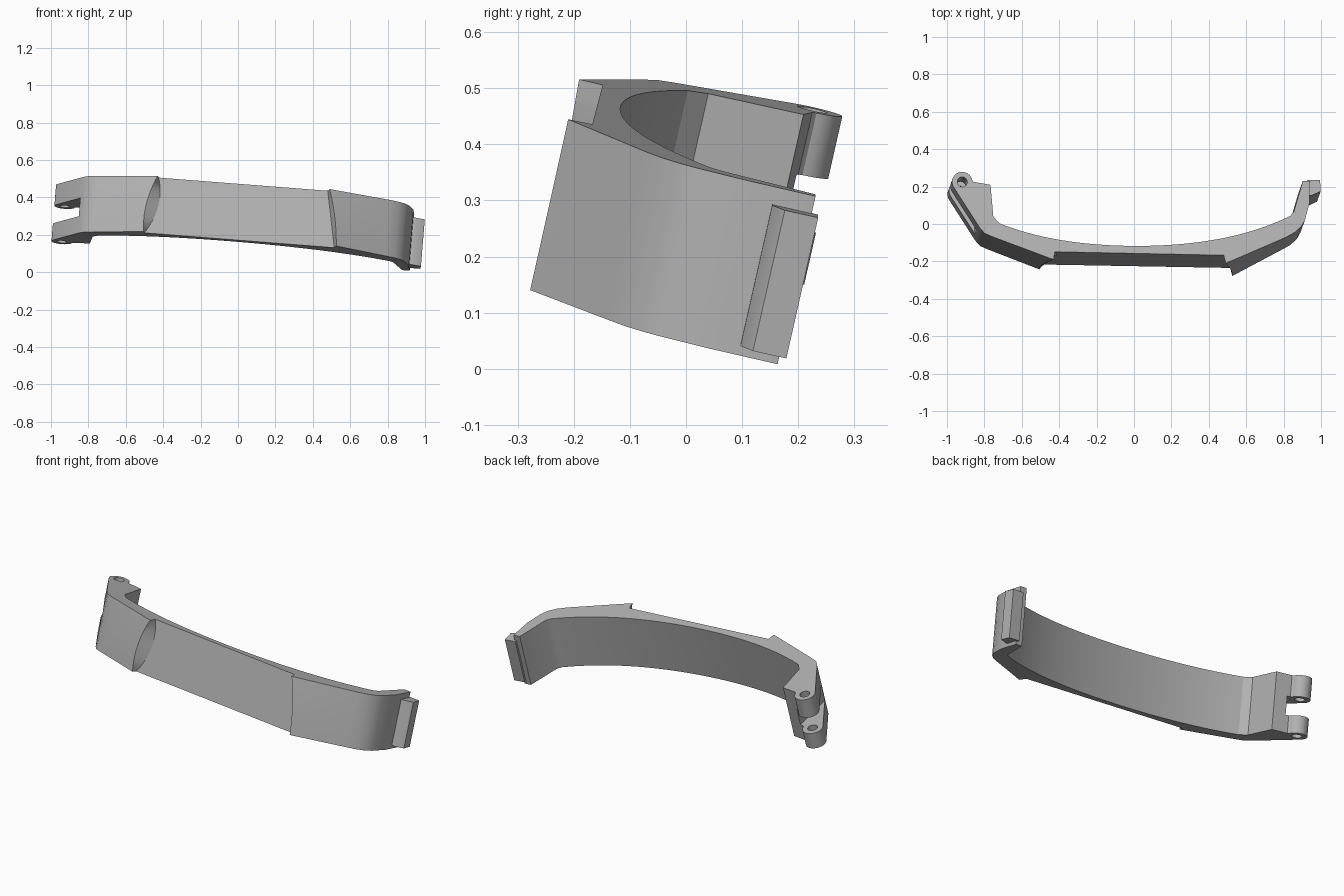
import bpy, bmesh, math
from mathutils import Matrix, Vector

if "Cube" in bpy.data.objects:
    bpy.data.objects.remove(bpy.data.objects["Cube"])

HALF = 0.154                       # half the band height
KNUCKLE = Vector((-0.93, 0.196))   # hinge axis in the band's own plane

# Tilted frame the whole band is built in
up = Vector((0.08, 0.22, 0.972)).normalized()
along = Vector((0.996, 0, -0.082)).normalized()
frame = Matrix((along, up.cross(along), up)).transposed().to_4x4()
frame.translation = (0, 0, 0.279)

gray = bpy.data.materials.new("plain_gray")
gray.use_nodes = True
color = (0.45, 0.45, 0.45, 1)
gray.diffuse_color = color
bsdf = next(n for n in gray.node_tree.nodes if n.type == 'BSDF_PRINCIPLED')
bsdf.inputs["Base Color"].default_value = color


def loft(name, profile, heights):
    """Stack the closed outline profile(h) over the heights and cap it."""
    bm = bmesh.new()
    rings = [[bm.verts.new((x, y, h)) for x, y in profile(h)] for h in heights]
    n = len(rings[0])
    for low, high in zip(rings, rings[1:]):
        for i in range(n):
            j = (i + 1) % n
            bm.faces.new((low[i], low[j], high[j], high[i]))
    bm.faces.new(rings[0][::-1])
    bm.faces.new(rings[-1])
    bmesh.ops.recalc_face_normals(bm, faces=bm.faces)
    mesh = bpy.data.meshes.new(name)
    bm.to_mesh(mesh)
    bm.free()
    mesh.materials.append(gray)
    obj = bpy.data.objects.new(name, mesh)
    bpy.context.collection.objects.link(obj)
    obj.matrix_world = frame
    return obj


def circle(center, radius, start, end, steps):
    angles = [math.radians(start + (end - start) * i / steps) for i in range(steps + 1)]
    return [(center.x + radius * math.cos(a), center.y + radius * math.sin(a)) for a in angles]


def activate(obj):
    bpy.ops.object.select_all(action='DESELECT')
    obj.select_set(True)
    bpy.context.view_layer.objects.active = obj


def cut(obj, cutter):
    cutter.hide_render = True
    bpy.context.view_layer.update()
    mod = obj.modifiers.new("cut", 'BOOLEAN')
    mod.operation = 'DIFFERENCE'
    mod.solver = 'EXACT'
    mod.object = cutter
    activate(obj)
    bpy.ops.object.modifier_apply(modifier=mod.name)
    bpy.data.objects.remove(cutter)


def band_profile(h):
    t = h / HALF
    bow = 1 - t * t
    # Hinge block and rounded knuckle
    pts = [(-0.779, 0.18), (-0.868, 0.196)]
    pts += circle(KNUCKLE, 0.055, 8, 212, 16)
    # Outer side with a bowed, tapered recess between two raised lips
    pts += [(-0.84, -0.057), (-0.815, -0.086), (-0.77, -0.106)]
    tip = -0.473 + 0.026 * t
    pts += [(tip - 0.022 * bow, -0.222 - 0.008 * t), (tip + 0.006 + 0.036 * bow, -0.187)]
    pts += [(0.495 - 0.03 * t, -0.206), (0.505 - 0.03 * t + 0.01 * bow, -0.25)]
    pts += [(0.8, -0.108), (0.85, -0.08), (0.885, -0.047), (0.905, -0.012), (0.93, 0.08)]
    # Right end plate
    pts += [(0.937, 0.202), (0.897, 0.202), (0.845, 0.03)]
    # Smooth inner curve
    for i in range(33):
        x = 0.825 - 1.56 * i / 32
        pts.append((x, -0.155 + 0.18 * x ** 2 + 0.09 * x ** 4))
    pts.append((-0.767, 0.006))
    return pts


band = loft("curved_band", band_profile, [HALF * (i / 5 - 1) for i in range(11)])

# Slot that splits the hinge into two knuckles
slot = [(-1.2, -0.3), (-0.85, -0.3), (-0.85, 0.4), (-1.2, 0.4)]
cut(band, loft("slot_cutter", lambda h: slot, (-0.06, 0.04)))

# Pin hole through both knuckles
hole = circle(KNUCKLE, 0.027, 0, 345, 23)
cut(band, loft("pin_hole_cutter", lambda h: hole, (-0.3, 0.3)))

# Catch on the outside of the right end
tab = [(0.925, 0.13), (0.948, 0.13), (0.995, 0.153), (0.992, 0.214), (0.925, 0.214)]
catch = loft("catch_tab", lambda h: tab, (-0.136, 0.122))

for obj in (band, catch):
    activate(obj)
    bpy.ops.object.shade_smooth_by_angle(angle=math.radians(28))
